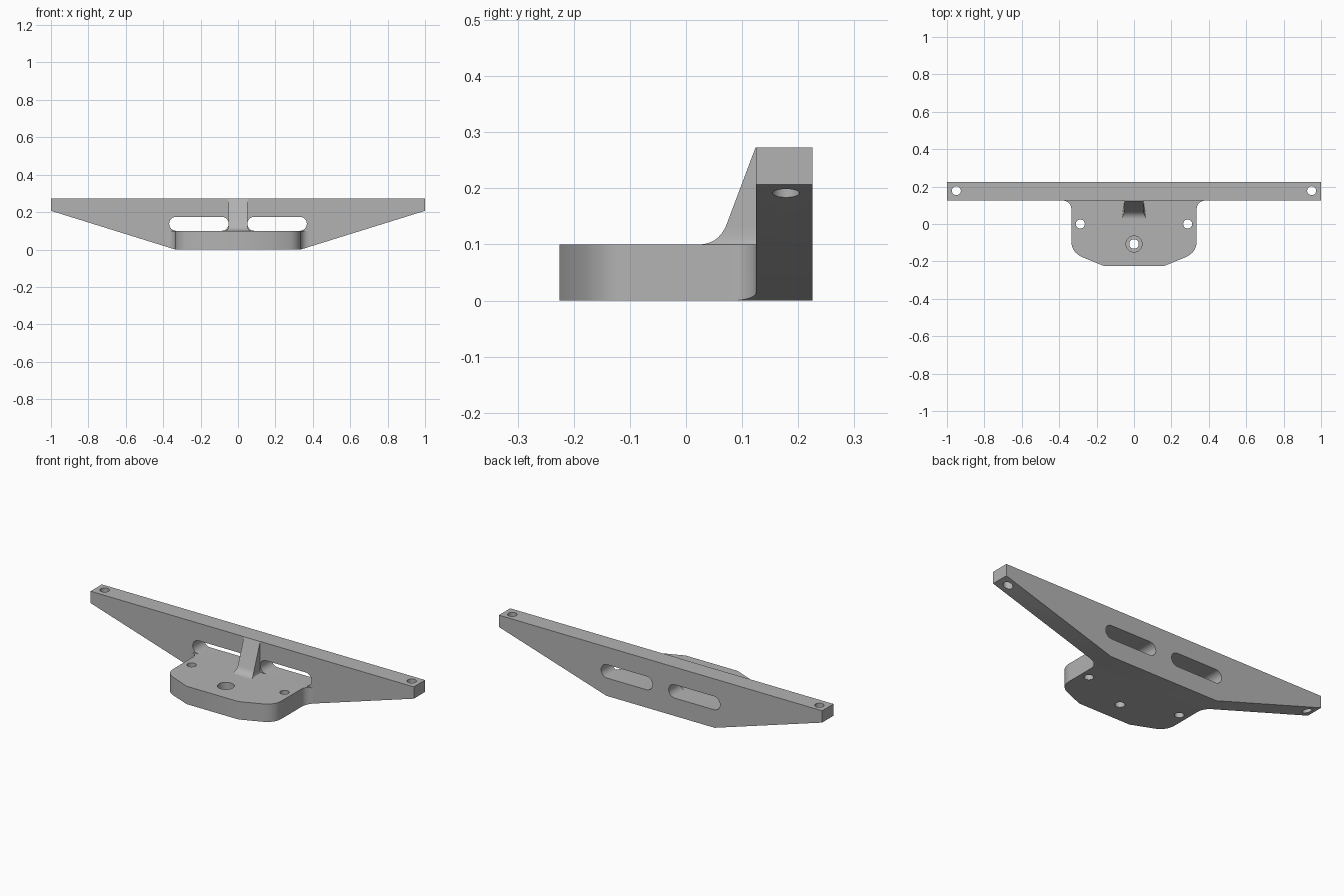
import bpy, bmesh, math
from mathutils import Vector

if "Cube" in bpy.data.objects:
    bpy.data.objects.remove(bpy.data.objects["Cube"], do_unlink=True)

grey = bpy.data.materials.new("machined grey")
grey.use_nodes = True
colour = (0.45, 0.45, 0.45, 1)
grey.diffuse_color = colour
grey.node_tree.nodes["Principled BSDF"].inputs["Base Color"].default_value = colour


def make_object(name, bm):
    bmesh.ops.recalc_face_normals(bm, faces=bm.faces)
    mesh = bpy.data.meshes.new(name)
    bm.to_mesh(mesh)
    bm.free()
    mesh.materials.append(grey)
    obj = bpy.data.objects.new(name, mesh)
    bpy.context.collection.objects.link(obj)
    return obj


def prism(name, outline, axis, start, end):
    """Extrude a 2D outline along y (outline in xz) or z (outline in xy)."""
    bm = bmesh.new()
    place = (lambda a, b: (a, start, b)) if axis == "y" else (lambda a, b: (a, b, start))
    face = bm.faces.new([bm.verts.new(place(a, b)) for a, b in outline])
    moved = bmesh.ops.extrude_face_region(bm, geom=[face])["geom"]
    shift = Vector((0, end - start, 0) if axis == "y" else (0, 0, end - start))
    bmesh.ops.translate(bm, vec=shift, verts=[v for v in moved if isinstance(v, bmesh.types.BMVert)])
    return make_object(name, bm)


def arc(cx, cy, r, a0, a1, steps=12):
    angles = [math.radians(a0 + (a1 - a0) * i / steps) for i in range(steps + 1)]
    return [(cx + r * math.cos(a), cy + r * math.sin(a)) for a in angles]


def drill(name, x, y, r, z0, z1):
    return prism(name, arc(x, y, r, 0, 360, 32)[:-1], "z", z0, z1)


def mirrored(half):
    return half + [(-x, y) for x, y in reversed(half)]


def combine(obj, cutters, operation="DIFFERENCE"):
    for cutter in cutters:
        mod = obj.modifiers.new(operation.title(), "BOOLEAN")
        mod.operation = operation
        mod.solver = "EXACT"
        mod.object = cutter
        bpy.context.view_layer.objects.active = obj
        bpy.ops.object.modifier_apply(modifier=mod.name)
        bpy.data.objects.remove(cutter, do_unlink=True)


# Tapered cross beam with two slots and end holes
BACK, FACE, TOP, DECK = 0.225, 0.125, 0.273, 0.10
beam_outline = mirrored([(0.335, 0), (1, 0.207), (1, TOP)])
beam = prism("cross_beam", beam_outline, "y", FACE, BACK)
cutters = []
for side in (-1, 1):
    r = 0.0375
    ends = sorted((side * (0.05 + r), side * (0.368 - r)))
    slot = arc(ends[1], DECK + r, r, -90, 90) + arc(ends[0], DECK + r, r, 90, 270)
    cutters.append(prism("slot_cutter", slot, "y", 0, 0.3))
    cutters.append(drill("end_hole_cutter", side * 0.95, 0.178, 0.024, 0.1, 0.4))
combine(beam, cutters)

# Mounting plate: chamfered front, rounded corners, fillets into the beam
corner = []
for i in range(11):
    t = i / 10
    p = (Vector((0.27, -0.18)) * (1 - t) ** 2 + Vector((0.335, -0.155)) * 2 * t * (1 - t)
         + Vector((0.335, -0.09)) * t ** 2)
    corner.append(tuple(p))
half = [(0.16, -0.225)] + corner + arc(0.38, 0.08, 0.045, 180, 90)
plate = prism("mounting_plate", mirrored(half), "z", 0, DECK)
combine(plate, [prism("taper_clip", beam_outline, "y", -0.4, 0.4)], "INTERSECT")
combine(plate, [drill("side_hole_cutter", s * 0.287, 0, 0.024, -0.1, 0.3) for s in (-1, 1)]
        + [drill("centre_hole_cutter", 0, -0.107, 0.025, -0.1, 0.3),
           drill("counterbore_cutter", 0, -0.107, 0.043, 0.05, 0.3)])

# Sloping rib with a foot that curves and flares onto the plate
rings = [(FACE - 0.001, TOP, 0.05)]
for i in range(11):
    t = i / 10
    y = 0.072 * (1 - t) ** 2 + 0.058 * 2 * t * (1 - t) + 0.022 * t ** 2
    z = 0.135 * (1 - t) ** 2 + DECK * (1 - (1 - t) ** 2)
    rings.append((y, z, 0.05 + 0.02 * t ** 2))
bm = bmesh.new()
rows = [[bm.verts.new(p) for p in ((-w, y, z), (w, y, z), (0.05, FACE, z), (-0.05, FACE, z))]
        for y, z, w in rings]
for upper, lower in zip(rows, rows[1:]):
    for k in range(4):
        n = (k + 1) % 4
        bm.faces.new((upper[k], upper[n], lower[n], lower[k]))
bm.faces.new(rows[0])
bm.faces.new(rows[-1])
rib = make_object("centre_rib", bm)

# Smooth curved walls, keep machined edges crisp
bpy.ops.object.select_all(action="DESELECT")
for obj in (beam, plate, rib):
    obj.select_set(True)
bpy.context.view_layer.objects.active = beam
bpy.ops.object.shade_smooth_by_angle(angle=math.radians(30))
